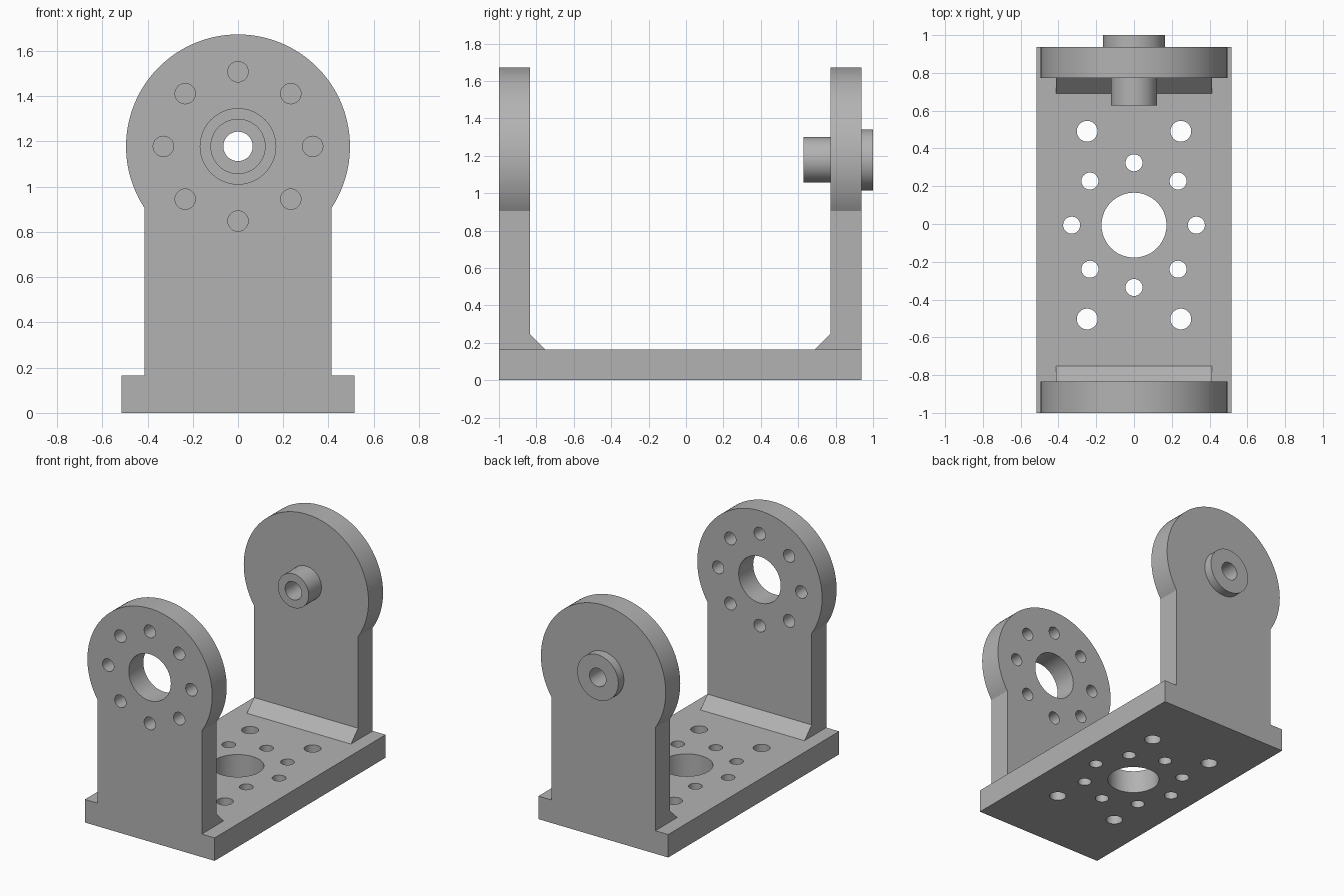
import bpy, bmesh
from math import sin, cos, pi, acos, radians

cube = bpy.data.objects.get("Cube")
if cube:
    bpy.data.objects.remove(cube, do_unlink=True)

grey = bpy.data.materials.new("plain grey")
grey.use_nodes = True
GREY = (0.45, 0.45, 0.45, 1)
grey.diffuse_color = GREY
grey.node_tree.nodes["Principled BSDF"].inputs["Base Color"].default_value = GREY

BASE_W, ARM_W = 0.515, 0.413          # half widths
BASE_H, THICK = 0.165, 0.165
AXIS_Z, HEAD_R = 1.178, 0.495
FRONT, BACK = -1.0, 0.937


def finish(bm, name):
    bmesh.ops.recalc_face_normals(bm, faces=bm.faces)
    mesh = bpy.data.meshes.new(name)
    bm.to_mesh(mesh)
    bm.free()
    mesh.materials.append(grey)
    ob = bpy.data.objects.new(name, mesh)
    bpy.context.scene.collection.objects.link(ob)
    return ob


def add_prism(bm, points, shift):
    """Extrude a closed outline along the shift vector."""
    face = bm.faces.new([bm.verts.new(p) for p in points])
    res = bmesh.ops.extrude_face_region(bm, geom=[face], use_keep_orig=True)
    verts = [g for g in res["geom"] if isinstance(g, bmesh.types.BMVert)]
    bmesh.ops.translate(bm, verts=verts, vec=shift)


def prism(name, points, shift):
    bm = bmesh.new()
    add_prism(bm, points, shift)
    return finish(bm, name)


def circle(cx, cy, r, n=48):
    return [(cx + r * cos(2 * pi * i / n), cy + r * sin(2 * pi * i / n)) for i in range(n)]


def bolt_ring(cx, cy):
    return [(cx + 0.33 * cos(k * pi / 4), cy + 0.33 * sin(k * pi / 4), 0.045) for k in range(8)]


def drill(ob, holes, to_3d, shift):
    """Cut round holes, given as (u, v, radius), through a part."""
    bm = bmesh.new()
    for u, v, r in holes:
        add_prism(bm, [to_3d(a, b) for a, b in circle(u, v, r)], shift)
    cutter = finish(bm, "hole_cutter")
    cutter.hide_render = True
    mod = ob.modifiers.new("holes", "BOOLEAN")
    mod.operation, mod.solver, mod.object = "DIFFERENCE", "EXACT", cutter
    activate(ob)
    bpy.ops.object.modifier_apply(modifier=mod.name)
    bpy.data.objects.remove(cutter, do_unlink=True)


def activate(ob):
    bpy.ops.object.select_all(action="DESELECT")
    ob.select_set(True)
    bpy.context.view_layer.objects.active = ob


def smooth(ob):
    activate(ob)
    bpy.ops.object.shade_smooth_by_angle(angle=radians(30))


# Base plate with centre hole, bolt ring and four corner holes
base = prism("base_plate", [(-BASE_W, FRONT, 0), (BASE_W, FRONT, 0),
                            (BASE_W, BACK, 0), (-BASE_W, BACK, 0)], (0, 0, BASE_H))
MID_Y = -0.006
holes = [(0, MID_Y, 0.172)] + bolt_ring(0, MID_Y)
holes += [(sx * 0.248, MID_Y + sy * 0.497, 0.055) for sx in (-1, 1) for sy in (-1, 1)]
drill(base, holes, lambda u, v: (u, v, -0.1), (0, 0, 0.4))
smooth(base)


# Upright arms with round heads
def arm(name, y, holes):
    start = -acos(ARM_W / HEAD_R)
    sweep, n = pi - 2 * start, 80
    outline = [(-ARM_W, BASE_H), (ARM_W, BASE_H)]
    outline += [(HEAD_R * cos(start + sweep * i / n),
                 AXIS_Z + HEAD_R * sin(start + sweep * i / n)) for i in range(n + 1)]
    ob = prism(name, [(x, y, z) for x, z in outline], (0, THICK, 0))
    drill(ob, holes, lambda u, v: (u, y - 0.1, v), (0, 0.4, 0))
    smooth(ob)


arm("front_arm", FRONT, [(0, AXIS_Z, 0.167)] + bolt_ring(0, AXIS_Z))
arm("back_arm", BACK - THICK, [(0, AXIS_Z, 0.1)])

# Sloped gussets inside the foot of each arm
for name, y, d in (("front_gusset", FRONT + THICK, 1), ("back_gusset", BACK - THICK, -1)):
    prism(name, [(-ARM_W, y, BASE_H), (-ARM_W, y + d * 0.082, BASE_H),
                 (-ARM_W, y, BASE_H + 0.082)], (2 * ARM_W, 0, 0))

# Hollow flanged pivot pin through the back arm
profile = [(0.065, 0.627), (0.122, 0.627), (0.122, BACK), (0.163, BACK), (0.163, 1), (0.065, 1)]
bm = bmesh.new()
SEG = 64
rings = [[bm.verts.new((r * cos(2 * pi * i / SEG), y, AXIS_Z + r * sin(2 * pi * i / SEG)))
          for i in range(SEG)] for r, y in profile]
for k, ring in enumerate(rings):
    nxt = rings[(k + 1) % len(rings)]
    for i in range(SEG):
        j = (i + 1) % SEG
        bm.faces.new((ring[i], ring[j], nxt[j], nxt[i]))
smooth(finish(bm, "pivot_pin"))
